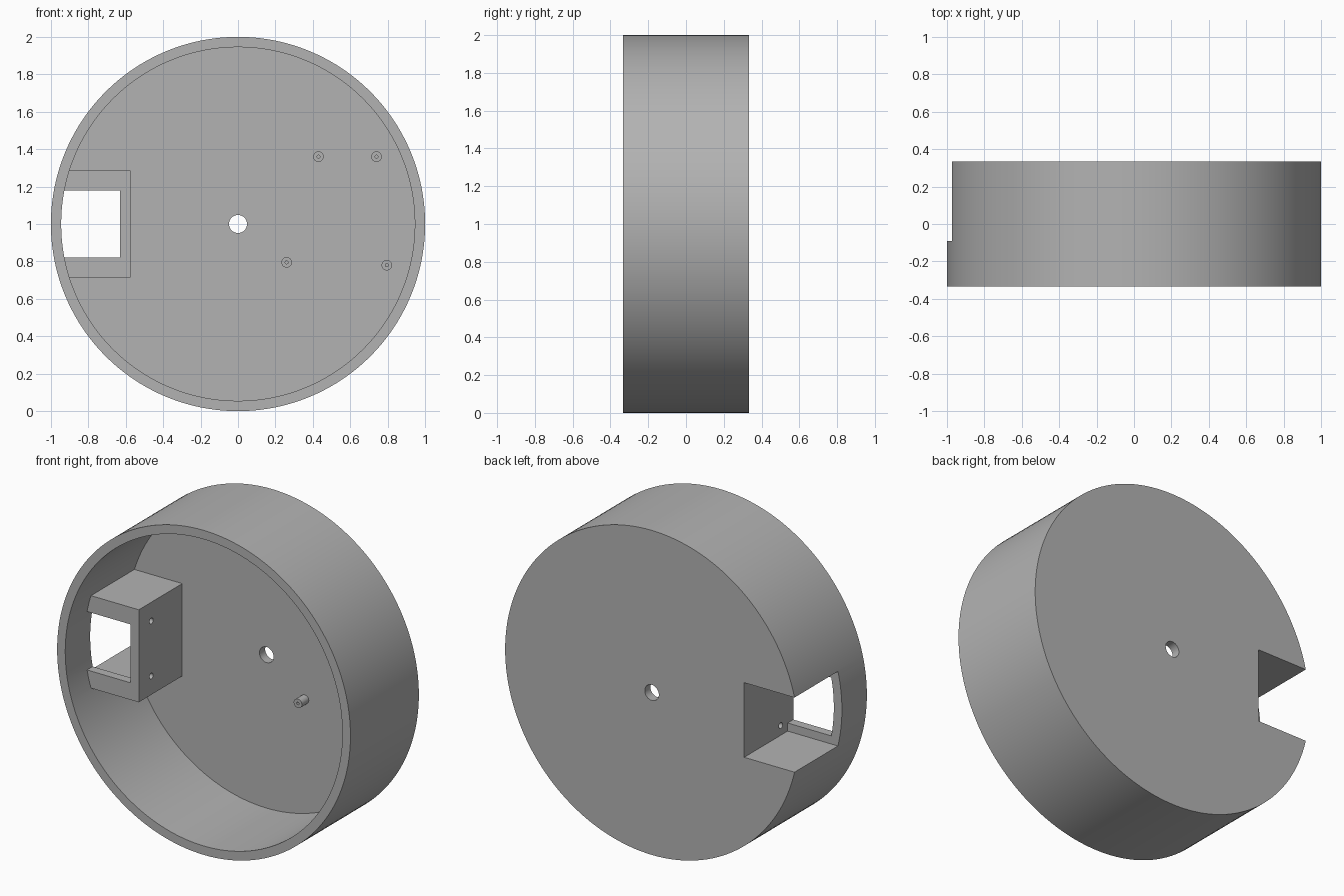
import bpy
import math

if "Cube" in bpy.data.objects:
    bpy.data.objects.remove(bpy.data.objects["Cube"], do_unlink=True)

# Shared dimensions
WALL = 0.055
HALF = 0.333            # half depth of the drum
INNER = 1 - WALL        # bore radius
FLOOR = HALF - WALL     # inner face of the back plate
BOX_FRONT = -0.145
BOX_SIDE = -0.575

grey = bpy.data.materials.new("plain grey")
grey.use_nodes = True
colour = (0.45, 0.45, 0.45, 1)
grey.diffuse_color = colour
grey.node_tree.nodes["Principled BSDF"].inputs["Base Color"].default_value = colour


def rod(name, radius, start, end, x=0, z=1, axis="y", sides=32):
    """Cylinder along y (at x, z), or along x (at y = x, z)."""
    mid = (start + end) / 2
    place = (x, mid, z) if axis == "y" else (mid, x, z)
    turn = (math.pi / 2, 0, 0) if axis == "y" else (0, math.pi / 2, 0)
    bpy.ops.mesh.primitive_cylinder_add(vertices=sides, radius=radius, depth=end - start,
                                        location=place, rotation=turn)
    ob = bpy.context.object
    ob.name = name
    bpy.ops.object.transform_apply(location=True, rotation=True, scale=True)
    return ob


def block(name, xs, ys, zs):
    """Box between pairs of limits."""
    spans = (xs, ys, zs)
    bpy.ops.mesh.primitive_cube_add(size=1, location=[(a + b) / 2 for a, b in spans])
    ob = bpy.context.object
    ob.name = name
    ob.scale = [b - a for a, b in spans]
    bpy.ops.object.transform_apply(location=True, rotation=True, scale=True)
    return ob


def combine(target, tool, operation="DIFFERENCE"):
    """Apply a boolean and discard the tool."""
    mod = target.modifiers.new("combine", "BOOLEAN")
    mod.operation = operation
    mod.solver = "EXACT"
    mod.object = tool
    bpy.context.view_layer.objects.active = target
    bpy.ops.object.modifier_apply(modifier=mod.name)
    bpy.data.objects.remove(tool, do_unlink=True)


def finish(ob):
    ob.data.materials.clear()
    ob.data.materials.append(grey)
    bpy.ops.object.select_all(action="DESELECT")
    ob.select_set(True)
    bpy.context.view_layer.objects.active = ob
    bpy.ops.object.shade_smooth_by_angle(angle=math.radians(30))


# Drum open at the front
drum = rod("drum_housing", 1, -HALF, HALF, sides=160)
combine(drum, rod("bore", INNER, -1, FLOOR, sides=160))

# Socket housing with a window in its front, kept inside the drum wall
socket = block("socket", (-1.1, BOX_SIDE), (BOX_FRONT, FLOOR + 0.02), (0.715, 1.285))
combine(socket, rod("trim", INNER + 0.02, -1, 1, sides=160), "INTERSECT")
combine(socket, block("window", (-1.2, BOX_SIDE - WALL), (-1, 0), (0.82, 1.18)))
combine(drum, socket, "UNION")

# Pocket open to the back and the side
combine(drum, block("pocket", (-1.2, BOX_SIDE - WALL), (BOX_FRONT + WALL, 1),
                    (0.715 + WALL, 1.285 - WALL)))

# Screw holes through the socket side, and the centre hole
for z in (0.83, 1.17):
    combine(drum, rod("screw_hole", 0.018, -0.7, -0.5, x=-0.023, z=z, axis="x"))
combine(drum, rod("centre_hole", 0.048, 0, 1, sides=48))
finish(drum)

# Mounting pegs with pilot holes
for i, (x, z) in enumerate([(0.43, 1.36), (0.74, 1.36), (0.26, 0.795), (0.795, 0.78)]):
    peg = rod(f"mounting_peg_{i + 1}", 0.028, FLOOR - 0.067, FLOOR + 0.01, x, z)
    combine(peg, rod("pilot_hole", 0.008, 0, FLOOR - 0.005, x, z, sides=16))
    finish(peg)
